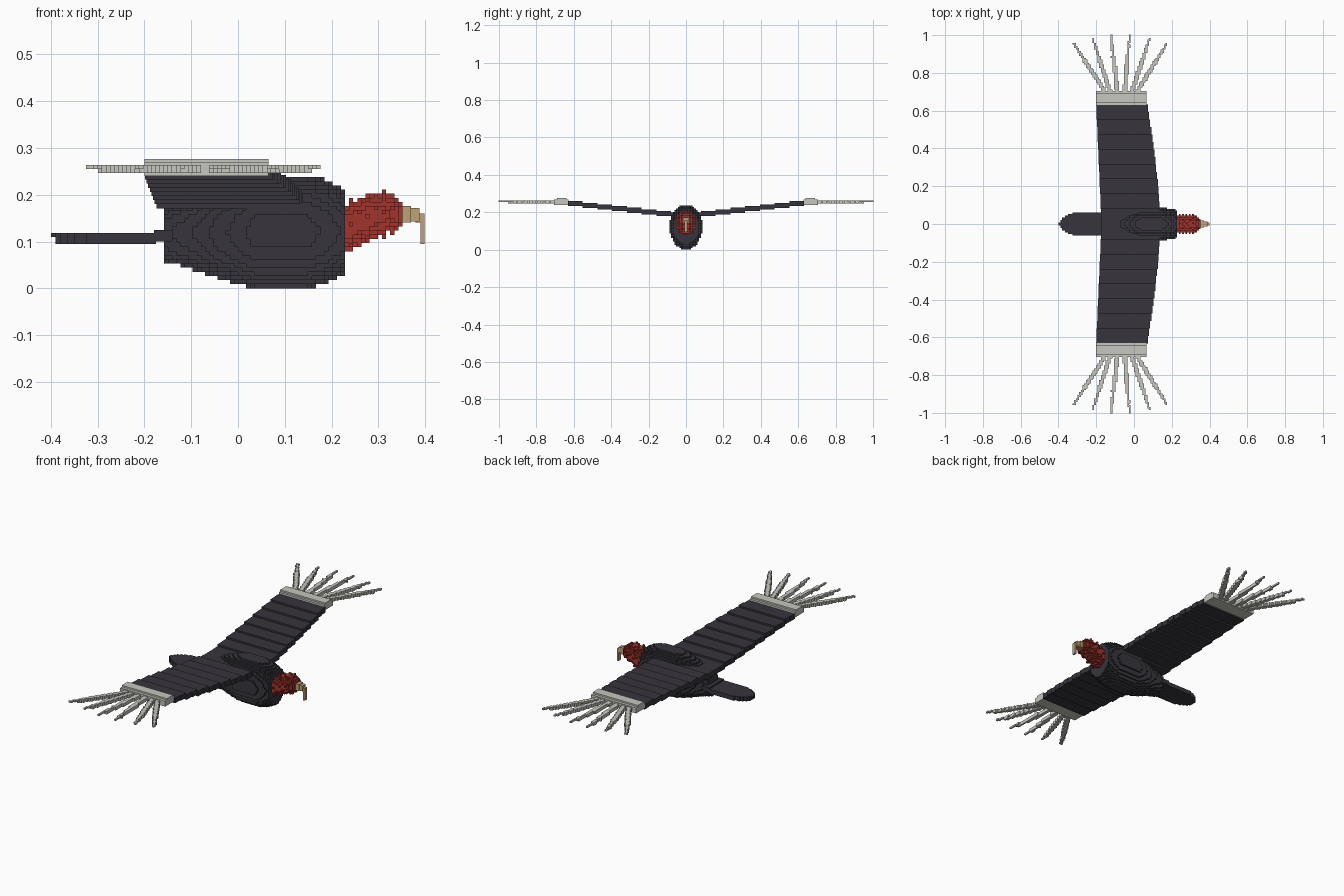
import bpy, bmesh, math
from mathutils import Vector

if "Cube" in bpy.data.objects:
    bpy.data.objects.remove(bpy.data.objects["Cube"], do_unlink=True)

V = 0.0088  # cell size of the blocky style


def material(name, rgb):
    m = bpy.data.materials.new(name)
    m.use_nodes = True
    m.diffuse_color = (*rgb, 1)
    m.node_tree.nodes["Principled BSDF"].inputs["Base Color"].default_value = (*rgb, 1)
    return m


DARK = material("charcoal plumage", (0.038, 0.035, 0.046))
RED = material("red skin", (0.36, 0.034, 0.026))
TAN = material("horn tan", (0.53, 0.36, 0.18))
GREY = material("pale grey", (0.56, 0.57, 0.52))


def finish(name, bm, mat):
    mesh = bpy.data.meshes.new(name)
    bm.to_mesh(mesh)
    bm.free()
    mesh.materials.append(mat)
    ob = bpy.data.objects.new(name, mesh)
    bpy.context.collection.objects.link(ob)
    return ob


def add_box(bm, lo, hi):
    verts = bmesh.ops.create_cube(bm, size=1)["verts"]
    for v in verts:
        v.co = Vector([hi[k] if v.co[k] > 0 else lo[k] for k in range(3)])


def boxes(name, spans, mat):
    bm = bmesh.new()
    for lo, hi in spans:
        add_box(bm, lo, hi)
    return finish(name, bm, mat)


def blocks(name, cells, mat):
    """Skin a set of grid cells with their exposed square faces."""
    bm = bmesh.new()
    verts = {}

    def vert(p):
        if p not in verts:
            verts[p] = bm.verts.new([c * V for c in p])
        return verts[p]

    for c in cells:
        for axis in range(3):
            u, w = (axis + 1) % 3, (axis + 2) % 3
            for side in (0, 1):
                n = list(c)
                n[axis] += 2 * side - 1
                if tuple(n) in cells:
                    continue
                quad = []
                for du, dw in ((0, 0), (1, 0), (1, 1), (0, 1)):
                    p = list(c)
                    p[axis] += side
                    p[u] += du
                    p[w] += dw
                    quad.append(vert(tuple(p)))
                bm.faces.new(quad if side else quad[::-1])
    return finish(name, bm, mat)


def lerp_table(table, x):
    for a, b in zip(table, table[1:]):
        if a[0] <= x <= b[0]:
            t = (x - a[0]) / (b[0] - a[0])
            return [p + (q - p) * t for p, q in zip(a[1:], b[1:])]
    return None


def lathe_cells(table):
    """Cells of a tube along x; rows are x, centre z, half height, half width."""
    cells = set()
    for i in range(math.floor(table[0][0] / V), math.ceil(table[-1][0] / V)):
        row = lerp_table(table, (i + 0.5) * V)
        if not row:
            continue
        zc, h, w = row
        for j in range(-12, 12):
            for k in range(0, 30):
                y, z = (j + 0.5) * V, (k + 0.5) * V
                if (y / w) ** 2 + ((z - zc) / h) ** 2 <= 1:
                    cells.add((i, j, k))
    return cells


# Body: deep chest tapering to the rear
body = [(-0.16, 0.115, 0.057, 0.045), (-0.10, 0.118, 0.076, 0.056),
        (-0.04, 0.120, 0.100, 0.071), (0.035, 0.121, 0.121, 0.087),
        (0.15, 0.121, 0.121, 0.087), (0.185, 0.121, 0.112, 0.082),
        (0.225, 0.120, 0.092, 0.073)]
blocks("body", lathe_cells(body), DARK)

# Head and neck with a scatter of small warts
head = [(0.21, 0.126, 0.048, 0.046), (0.235, 0.131, 0.049, 0.047),
        (0.28, 0.151, 0.047, 0.045), (0.315, 0.160, 0.043, 0.043),
        (0.335, 0.159, 0.036, 0.036), (0.352, 0.157, 0.025, 0.026)]
cells = lathe_cells(head)
for n, i in enumerate(range(27, 39, 2)):
    zc, h, w = lerp_table(head, (i + 0.5) * V)
    for a in range(8):
        ang = math.radians(45 * a + 22.5 * (n % 2))
        r = 0.0
        while True:  # walk outward to the first empty cell
            c = (i, math.floor(r * math.cos(ang) / V),
                 math.floor((zc + r * math.sin(ang)) / V))
            if c not in cells:
                break
            r += V * 0.4
        cells.add(c)
blocks("head", cells, RED)

# Hooked beak
boxes("beak", [((0.345, -0.018, 0.141), (0.370, 0.018, 0.176)),
               ((0.365, -0.013, 0.143), (0.388, 0.013, 0.172)),
               ((0.380, -0.009, 0.141), (0.399, 0.009, 0.160)),
               ((0.390, -0.009, 0.095), (0.399, 0.009, 0.150))], TAN)

# Tail fan with a rounded tip
tail = []
for x0, x1, w in ((-0.40, -0.39, 0.009), (-0.39, -0.38, 0.022), (-0.38, -0.365, 0.034),
                  (-0.365, -0.35, 0.044), (-0.35, -0.325, 0.053), (-0.325, -0.175, 0.062)):
    tail.append(((x0, -w, 0.110 if x0 < -0.395 else 0.095), (x1, w, 0.118)))
tail.append(((-0.18, -0.062, 0.100), (-0.14, 0.062, 0.125)))
boxes("tail", tail, DARK)

# Wings: rising steps, then a pale band, then a fan of finger feathers
STEP, TIP = 0.079, 0.632
for side, s in (("left", 1), ("right", -1)):  # built along y on each side

    def span(x0, x1, y0, y1, z0, z1):
        return (x0, min(s * y0, s * y1), z0), (x1, max(s * y0, s * y1), z1)

    panels = []
    for n in range(16):
        y0, y1 = n * STEP / 2, (n + 1) * STEP / 2
        t = (y0 + y1) / 2 / TIP
        z = 0.171 + V * (n // 2)
        panels.append(span(-0.172 - 0.028 * t, 0.140 - 0.07 * t ** 1.5, y0, y1, z, z + 0.027))
    boxes(side + "_wing", panels, DARK)

    boxes(side + "_wing_band",
          [span(-0.20, 0.065, 0.628, 0.705, 0.240, 0.269),
           span(-0.20, 0.065, 0.640, 0.690, 0.240, 0.277)], GREY)

    feathers = set()
    for x0, x1, y1 in ((-0.150, -0.320, 0.957), (-0.125, -0.217, 0.978),
                       (-0.088, -0.120, 0.995), (-0.050, -0.024, 0.995),
                       (-0.012, 0.080, 0.978), (0.012, 0.175, 0.957)):
        a, b = Vector((x0, 0.695, 0.2556)), Vector((x1, y1, 0.2556))
        for q in range(121):
            t = q / 120
            p = a.lerp(b, t)
            r = 0.0135 if t < 0.65 else 0.0095 if t < 0.85 else 0.004
            ci, cj, ck = (math.floor(c / V) for c in p)
            for i in range(ci - 2, ci + 3):
                for k in range(ck - 2, ck + 3):
                    d = math.hypot((i + 0.5) * V - p.x, (k + 0.5) * V - p.z)
                    if d <= r * 0.85 or (i, k) == (ci, ck):
                        feathers.add((i, cj if s > 0 else -1 - cj, k))
    blocks(side + "_finger_feathers", feathers, GREY)
